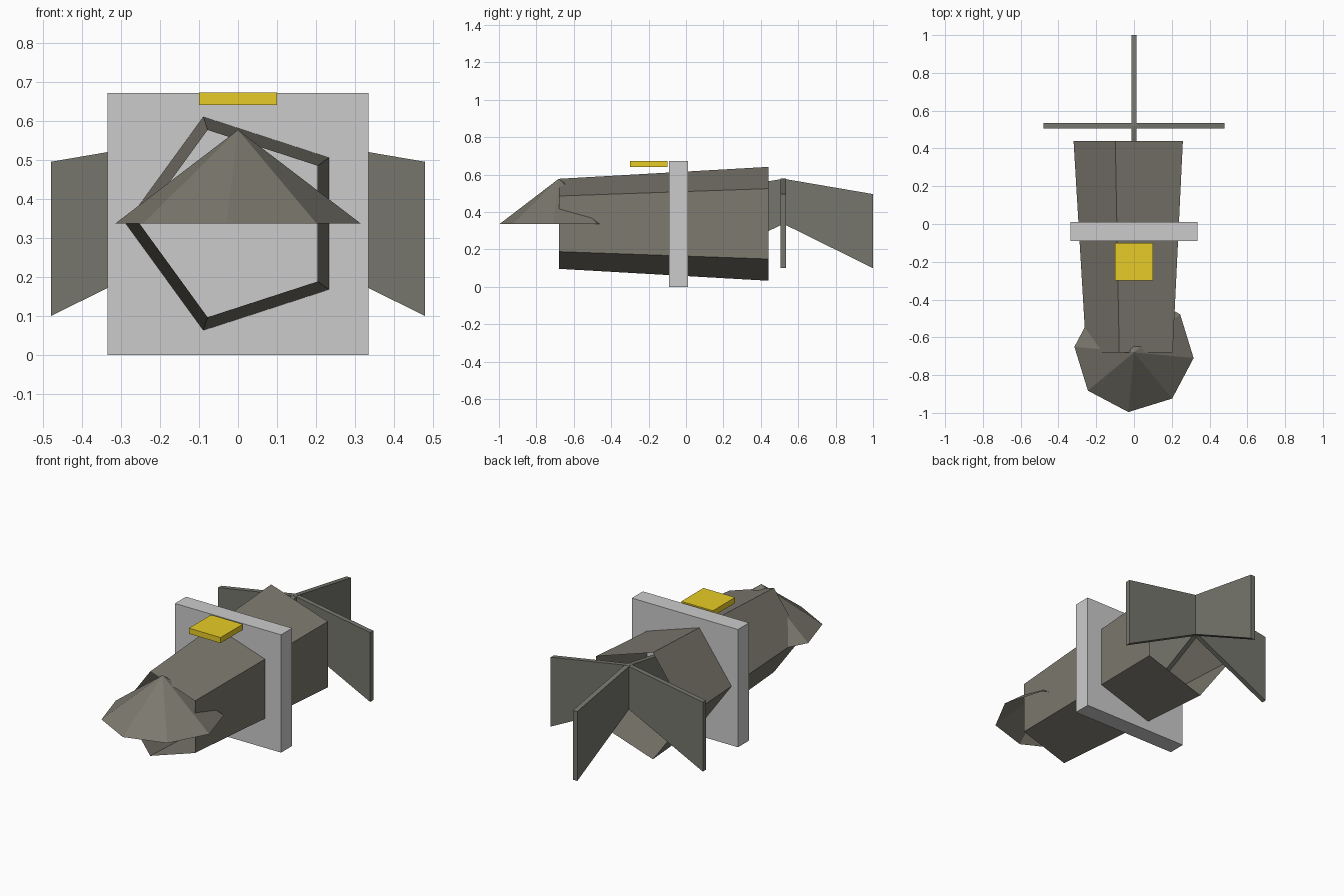
import bpy, bmesh
from math import radians, sin, cos
from mathutils import Matrix

if "Cube" in bpy.data.objects:
    bpy.data.objects.remove(bpy.data.objects["Cube"])

MID = 0.337  # height of the body axis


def material(name, rgb):
    m = bpy.data.materials.new(name)
    m.diffuse_color = (*rgb, 1)
    m.use_nodes = True
    m.node_tree.nodes["Principled BSDF"].inputs["Base Color"].default_value = m.diffuse_color
    return m


olive = material("olive", (0.2, 0.19, 0.155))
dark = material("dark_olive", (0.18, 0.18, 0.155))
yellow = material("yellow", (0.8, 0.6, 0.02))


def finish(bm, name, mat=None):
    bmesh.ops.recalc_face_normals(bm, faces=bm.faces)
    me = bpy.data.meshes.new(name)
    bm.to_mesh(me)
    bm.free()
    ob = bpy.data.objects.new(name, me)
    bpy.context.collection.objects.link(ob)
    if mat:
        me.materials.append(mat)
    return ob


def box(name, lo, hi, mat=None):
    bm = bmesh.new()
    bmesh.ops.create_cube(bm, size=1)
    for v in bm.verts:
        v.co = [l + (c + 0.5) * (h - l) for c, l, h in zip(v.co, lo, hi)]
    return finish(bm, name, mat)


# Five-sided tapered body, open at both ends
bm = bmesh.new()
rings = []
for y, r in ((-0.68, 0.253), (0.44, 0.32)):
    rings.append([bm.verts.new((r * cos(radians(36 + 72 * i)), y,
                                MID + r * sin(radians(36 + 72 * i)))) for i in range(5)])
for i in range(5):
    j = (i + 1) % 5
    bm.faces.new((rings[0][i], rings[0][j], rings[1][j], rings[1][i]))
finish(bm, "body", olive)

# Eight-sided nose cone, open underneath
bm = bmesh.new()
tip = bm.verts.new((0, -0.68, 0.578))
rim = [bm.verts.new((0.317 * cos(radians(45 * i - 5.4)),
                     -0.68 + 0.317 * sin(radians(45 * i - 5.4)), MID)) for i in range(8)]
for i in range(8):
    bm.faces.new((rim[i], rim[(i + 1) % 8], tip))
finish(bm, "nose_cone", olive)

# Square plate around the middle and small yellow panel on top
box("middle_plate", (-0.335, -0.09, 0), (0.335, 0.01, 0.672))
box("top_panel", (-0.1, -0.3, 0.642), (0.1, -0.1, 0.674), yellow)

# Four swept tail fins in a cross
profile = ((0, 0.337), (0.48, 0.1), (0.48, 0.496), (0, 0.578))
for k in range(4):
    bm = bmesh.new()
    face = bm.faces.new([bm.verts.new((x, -0.014, z)) for x, z in profile])
    ext = bmesh.ops.extrude_face_region(bm, geom=[face])["geom"]
    bmesh.ops.translate(bm, vec=(0, 0.028, 0),
                        verts=[g for g in ext if isinstance(g, bmesh.types.BMVert)])
    bm.transform(Matrix.Translation((0, 0.52, 0)) @ Matrix.Rotation(radians(90 * k), 4, 'Z'))
    finish(bm, f"tail_fin_{k + 1}", dark)
